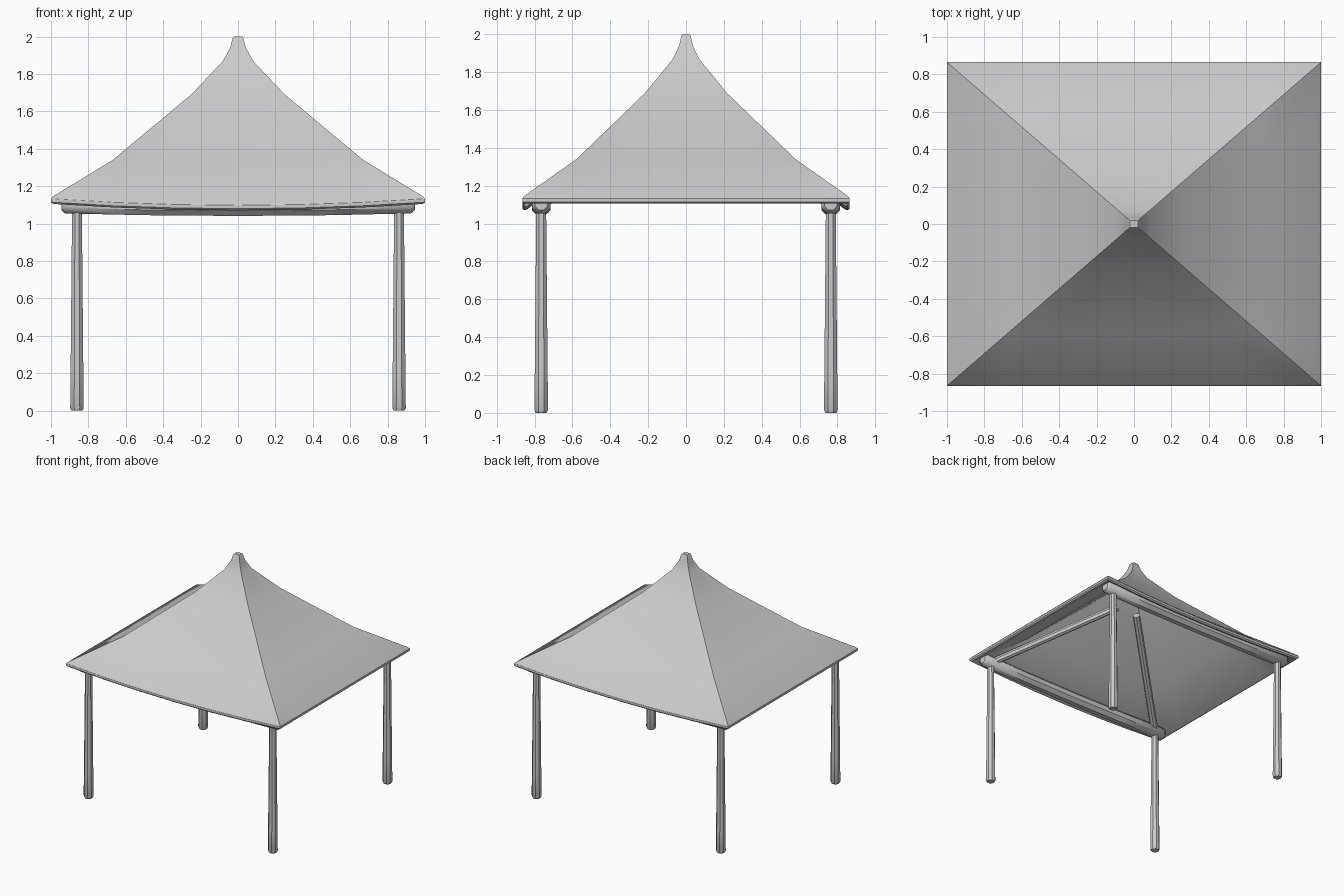
import bpy, bmesh, math
from mathutils import Vector

if "Cube" in bpy.data.objects:
    bpy.data.objects.remove(bpy.data.objects["Cube"])


def skin(name, rings, angle=30):
    """Bridge equal-sized rings of points into a capped, closed object."""
    bm = bmesh.new()
    loops = [[bm.verts.new(p) for p in ring] for ring in rings]
    n = len(loops[0])
    for a, b in zip(loops, loops[1:]):
        for i in range(n):
            j = (i + 1) % n
            bm.faces.new((a[i], a[j], b[j], b[i]))
    bm.faces.new(loops[0])
    bm.faces.new(loops[-1])
    bmesh.ops.recalc_face_normals(bm, faces=bm.faces)
    mesh = bpy.data.meshes.new(name)
    bm.to_mesh(mesh)
    bm.free()
    obj = bpy.data.objects.new(name, mesh)
    bpy.context.collection.objects.link(obj)
    bpy.ops.object.select_all(action='DESELECT')
    obj.select_set(True)
    bpy.context.view_layer.objects.active = obj
    bpy.ops.object.shade_smooth_by_angle(angle=math.radians(angle))
    return obj


def pole(name, points, radii, sides=8):
    """Round pole through points, one radius per point."""
    pts = [Vector(p) for p in points]
    axis = (pts[-1] - pts[0]).normalized()
    u = axis.cross(Vector((0, 1, 0) if abs(axis.y) < 0.5 else (1, 0, 0))).normalized()
    v = axis.cross(u)
    angles = [2 * math.pi * (k + 0.5) / sides for k in range(sides)]
    return skin(name, [[p + (u * math.cos(a) + v * math.sin(a)) * r for a in angles]
                       for p, r in zip(pts, radii)], 40)


# Canopy: concave rectangular spire, sagging along the front and back eaves
DEPTH, SAG, SEG = 0.865, 0.035, 6


def roof_ring(s, z):
    ring = []
    corners = [(-1, -1), (1, -1), (1, 1), (-1, 1)]
    for k in range(4):
        (ax, ay), (bx, by) = corners[k], corners[(k + 1) % 4]
        for i in range(SEG):
            t = i / SEG
            x, y = ax + (bx - ax) * t, ay + (by - ay) * t
            drop = SAG * (1 - x * x) * s * s if k % 2 == 0 else 0
            ring.append((x * s, y * s * DEPTH, z - drop))
    return ring


outer = [(0.022, 2.0), (0.028, 1.993), (0.042, 1.94), (0.08, 1.87),
         (0.25, 1.69), (0.67, 1.34), (0.99, 1.145)]
lip = [(1.0, 1.133), (1.0, 1.115), (0.988, 1.105), (0.97, 1.108)]
inner = [(0.65, 1.312), (0.24, 1.652), (0.06, 1.84), (0.02, 1.93)]
skin("canopy", [roof_ring(s, z) for s, z in outer + lip + inner])

# Posts and hip rafters, one per corner
PX, PY = 0.861, 0.765
for sx, nx in ((-1, "left"), (1, "right")):
    for sy, ny in ((-1, "front"), (1, "back")):
        x, y = sx * PX, sy * PY
        pole(f"{ny}_{nx}_post",
             [(x, y, 0), (x, y, 0.015), (x, y, 0.2), (x, y, 1.1)],
             [0.031, 0.039, 0.037, 0.028])
        pole(f"{ny}_{nx}_rafter",
             [(x, y, 1.1), (sx * 0.1, sy * 0.09, 1.6)], [0.03, 0.03])

# Sagging beams along the front and back
for sy, ny in ((-1, "front"), (1, "back")):
    xs = [-0.945, -0.925, -0.5, 0, 0.5, 0.925, 0.945]
    pole(f"{ny}_beam",
         [(x, sy * PY, 1.09 + 0.016 * x * x) for x in xs],
         [0.035] + [0.053] * 5 + [0.035])
